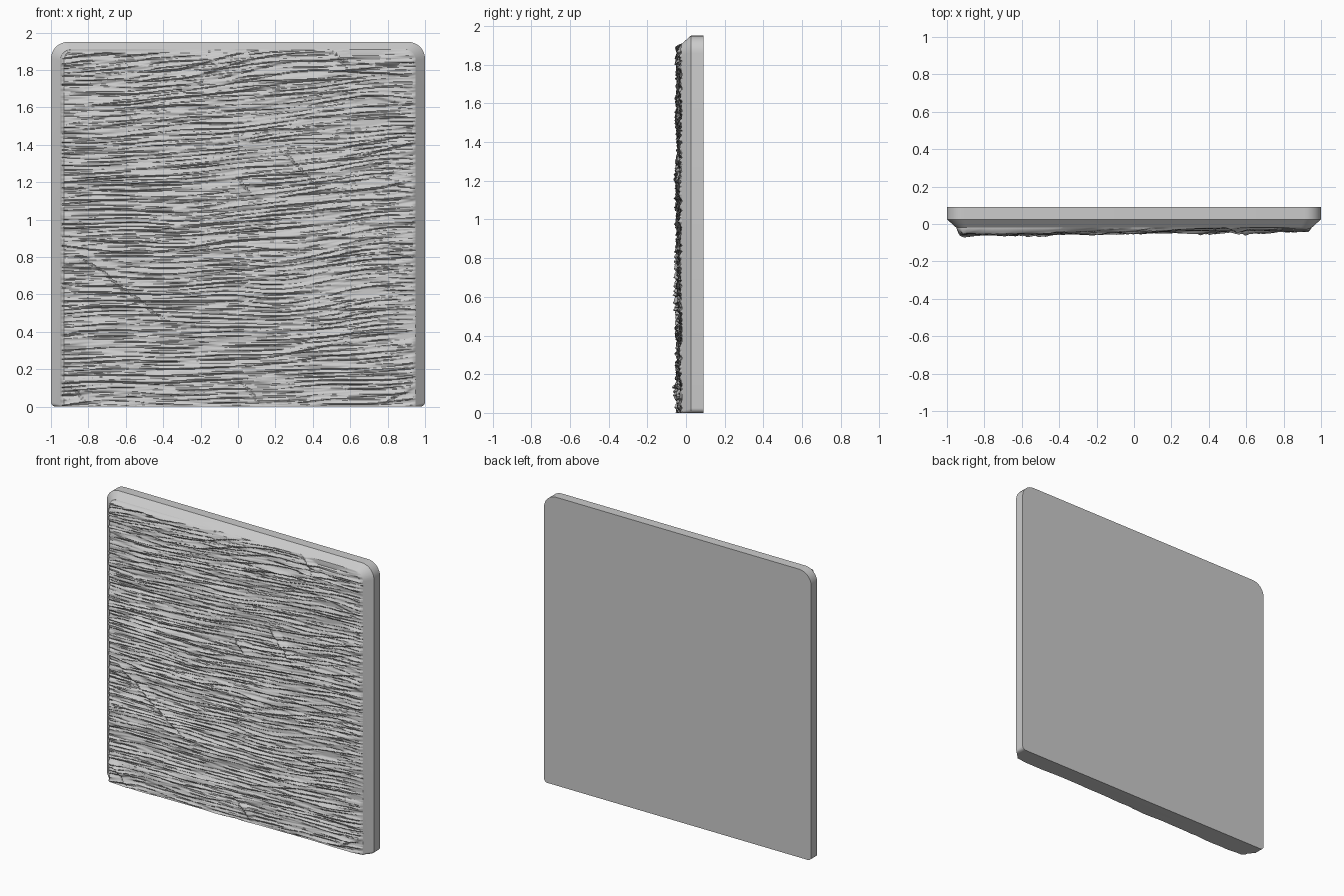
import bpy, bmesh, math
from mathutils import Vector, noise

cube = bpy.data.objects.get("Cube")
if cube:
    bpy.data.objects.remove(cube, do_unlink=True)

HEIGHT = 1.95
INSET = 0.05
TOP = HEIGHT - 0.04

stone = bpy.data.materials.new("light grey stone")
stone.use_nodes = True
grey = (0.6, 0.6, 0.6, 1)
stone.diffuse_color = grey
stone.node_tree.nodes["Principled BSDF"].inputs["Base Color"].default_value = grey


def finish(bm, name):
    mesh = bpy.data.meshes.new(name)
    bmesh.ops.recalc_face_normals(bm, faces=bm.faces)
    bm.to_mesh(mesh)
    bm.free()
    obj = bpy.data.objects.new(name, mesh)
    bpy.context.collection.objects.link(obj)
    mesh.materials.append(stone)
    bpy.ops.object.select_all(action="DESELECT")
    obj.select_set(True)
    bpy.context.view_layer.objects.active = obj
    bpy.ops.object.shade_smooth_by_angle(angle=math.radians(30))
    return obj


def outline(half, top, top_r, low_r, steps=8):
    """Rounded panel outline as (x, z), counterclockwise from the lower right."""
    corners = ((half - low_r, low_r, low_r, -90), (half - top_r, top - top_r, top_r, 0),
               (top_r - half, top - top_r, top_r, 90), (low_r - half, low_r, low_r, 180))
    points = []
    for cx, cz, r, start in corners:
        for i in range(steps + 1):
            a = math.radians(start + 90 * i / steps)
            points.append((cx + r * math.cos(a), cz + r * math.sin(a)))
    return points


# Backing panel: straight rim, then a bevel toward the front
bm = bmesh.new()
outer = outline(1, HEIGHT, 0.09, 0.025)
inner = outline(1 - INSET, TOP, 0.06, 0.01)
rings = [[bm.verts.new((x, y, z)) for x, z in ring]
         for ring, y in ((outer, 0.09), (outer, 0.025), (inner, -0.02))]
for a, b in zip(rings, rings[1:]):
    for i in range(len(a)):
        j = (i + 1) % len(a)
        bm.faces.new((a[i], a[j], b[j], b[i]))
bm.faces.new(rings[0])
bm.faces.new(rings[-1])
finish(bm, "backing_panel")


# Diagonal cracks across the grain: start x, z and end x, z
CRACKS = ((-0.85, 0.82, -0.38, 0.46), (0.0, 1.24, 0.08, 1.13), (0.26, 1.36, 0.42, 1.18),
          (0.5, 1.91, 0.6, 1.8), (0.0, 0.15, 0.12, 0.03), (-0.92, 0.14, -0.8, 0.02),
          (0.78, 0.02, 0.92, 0.1))


def wave(x, z, layer):
    return noise.noise(Vector((x, z, layer)))


def ledges(x, z, count, layer):
    """Overlapping layers: an abrupt lower lip that slopes back upward."""
    u = z * count + 1.6 * wave(x * 1.3, z * 5, layer)
    index = math.floor(u)
    t = u - index
    strength = max(0, 0.5 + 1.3 * wave(x * 2.2, index * 1.7, layer + 9))
    return strength * min(t / 0.15, (1 - t) / 0.85)


def crack(x, z):
    """Small raised lip with a groove beside it."""
    total = 0
    for x0, z0, x1, z1 in CRACKS:
        length = math.hypot(x1 - x0, z1 - z0)
        dx, dz = (x1 - x0) / length, (z1 - z0) / length
        along = (x - x0) * dx + (z - z0) * dz
        if -0.03 < along < length + 0.03:
            side = (z - z0) * dx - (x - x0) * dz + 0.012 * wave(along * 9, z0, 4)
            fade = min(1, (along + 0.03) / 0.05, (length + 0.03 - along) / 0.05)
            if -0.01 < side < 0.05:
                lip = (side + 0.01) / 0.01 if side < 0 else 1 - side / 0.05
                total += 0.014 * lip * fade
    return total


def relief(x, z):
    grain = z - 0.05 * x + 0.02 * math.sin(2.2 * x + z * 2)
    depth = 0.038 - 0.012 * x
    depth += 0.010 * wave(x * 1.2, grain * 6, 1)
    depth += 0.013 * (ledges(x, grain, 17, 2) - 0.25)
    depth += 0.009 * (ledges(x * 1.6, grain, 41, 5) - 0.25)
    depth += 0.009 * wave(x * 5, grain * 75, 3)
    return -max(0.022, depth + crack(x, z))


def half_width(z):
    """Keep the rough face inside the rounded upper corners."""
    r = 0.06
    over = max(0, z - (TOP - r))
    return 1 - INSET - r + math.sqrt(max(0, r * r - over * over))


# Rough split-stone face, closed into the panel along its border
COLS, ROWS = 190, 480
bm = bmesh.new()
grid = []
for row in range(ROWS + 1):
    z = TOP * min(1, max(0, (row - 1) / (ROWS - 2)))
    half = half_width(z)
    line = []
    for col in range(COLS + 1):
        s = min(1, max(0, (col - 1) / (COLS - 2)))
        x = half * (2 * s - 1)
        border = row in (0, ROWS) or col in (0, COLS)
        y = -0.01 if border else relief(x, z)
        # Sides and top lean in slightly; the bottom stays square
        edge = min(half - abs(x), TOP - z)
        if not border and edge < 0.02:
            y = -0.02 + (y + 0.02) * max(0, edge / 0.02) ** 0.6
        line.append(bm.verts.new((x, y, z)))
    grid.append(line)
for a, b in zip(grid, grid[1:]):
    for i in range(COLS):
        bm.faces.new((a[i], a[i + 1], b[i + 1], b[i]))
finish(bm, "rough_stone_face")
